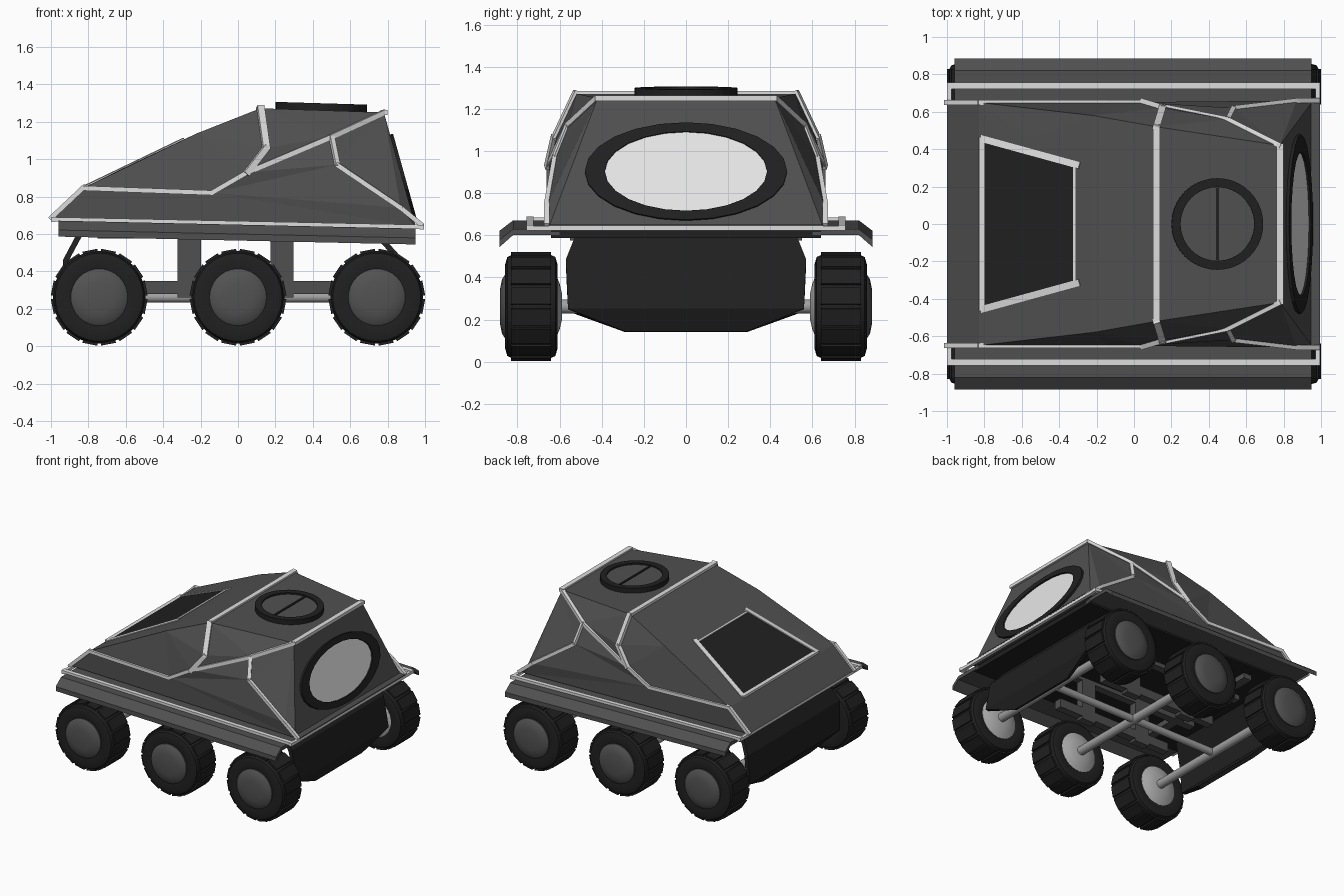
import bpy, bmesh, math
from mathutils import Matrix, Vector

if "Cube" in bpy.data.objects:
    bpy.data.objects.remove(bpy.data.objects["Cube"])


def colour(name, r, g, b):
    m = bpy.data.materials.new(name)
    m.diffuse_color = (r, g, b, 1)
    m.use_nodes = True
    m.node_tree.nodes["Principled BSDF"].inputs["Base Color"].default_value = m.diffuse_color
    return m


HULL = colour("hull grey", .08, .08, .08)
TRIM = colour("trim light grey", .73, .73, .73)
BLACK = colour("black", .0145, .0145, .0145)
GLASS = colour("pale glass", .81, .81, .81)
HUB = colour("hub grey", .085, .085, .085)
TUBE = colour("tube grey", .36, .36, .36)
INNER = colour("inner hub grey", .45, .45, .45)


def finish(name, bm, mat, smooth=False):
    bmesh.ops.recalc_face_normals(bm, faces=bm.faces)
    me = bpy.data.meshes.new(name)
    bm.to_mesh(me)
    bm.free()
    me.materials.append(mat)
    ob = bpy.data.objects.new(name, me)
    bpy.context.collection.objects.link(ob)
    if smooth:
        bpy.ops.object.select_all(action='DESELECT')
        ob.select_set(True)
        bpy.context.view_layer.objects.active = ob
        bpy.ops.object.shade_smooth_by_angle(angle=math.radians(30))
    return ob


def add_box(bm, loc, size, rot=Matrix()):
    bmesh.ops.create_cube(bm, size=1, matrix=Matrix.Translation(loc) @ rot.to_4x4() @ Matrix.Diagonal((*size, 1)))


def flip(p, s=-1):
    return (p[0], p[1] * s, p[2])


def bars(name, paths, w, h, mat, mirror=True):
    """Strips of width w and height h that follow polylines."""
    bm = bmesh.new()
    for path in paths:
        for s in ((1, -1) if mirror else (1,)):
            pts = [Vector(flip(p, s)) for p in path]
            for a, b in zip(pts, pts[1:]):
                d = b - a
                add_box(bm, (a + b) / 2, (w, h, d.length + w * .6), d.to_track_quat('Z', 'Y').to_matrix())
    return finish(name, bm, mat)


def tubes(name, paths, r, mat):
    bm = bmesh.new()
    for a, b in paths:
        a, b = Vector(a), Vector(b)
        d = b - a
        bmesh.ops.create_cone(bm, cap_ends=True, segments=16, radius1=r, radius2=r, depth=d.length,
                              matrix=Matrix.Translation((a + b) / 2) @ d.to_track_quat('Z', 'Y').to_matrix().to_4x4())
    return finish(name, bm, mat, True)


def lathe(name, profile, centre, mat, side=1, segs=32, closed=False):
    """Revolve (radius, y) points around the y axis."""
    bm = bmesh.new()
    rings = []
    for r, y in profile:
        rings.append([bm.verts.new((centre[0] + r * math.cos(2 * math.pi * i / segs), side * y,
                                    centre[1] + r * math.sin(2 * math.pi * i / segs))) for i in range(segs)])
    pairs = list(zip(rings, rings[1:])) + ([(rings[-1], rings[0])] if closed else [])
    for a, b in pairs:
        for i in range(segs):
            j = (i + 1) % segs
            bm.faces.new((a[i], a[j], b[j], b[i]))
    if not closed:
        bm.faces.new(rings[0])
        bm.faces.new(rings[-1])
    return finish(name, bm, mat, True)


def oval(name, outer, inner, low, high, frame, mat, segs=24):
    """Elliptic ring, or a solid disc when inner is None."""
    bm = bmesh.new()

    def ring(rad, z):
        return [bm.verts.new((rad[0] * math.cos(2 * math.pi * i / segs), rad[1] * math.sin(2 * math.pi * i / segs), z))
                for i in range(segs)]
    loops = [ring(outer, low), ring(outer, high)]
    if inner:
        loops += [ring(inner, high), ring(inner, low)]
    for a, b in zip(loops, loops[1:] + (loops[:1] if inner else [])):
        for i in range(segs):
            j = (i + 1) % segs
            bm.faces.new((a[i], a[j], b[j], b[i]))
    if not inner:
        for l in loops:
            bm.faces.new(l)
    bm.transform(frame)
    return finish(name, bm, mat)


# Faceted hull: one side's corners, mirrored across y
P = [(-1, .65, .685), (-.83, .65, .845), (-.56, .46, .978), (-.22, .58, 1.138), (.12, .52, 1.272),
     (.78, .42, 1.25), (.5, .56, 1.12), (.15, .62, 1.06), (.05, .65, .93), (-.14, .65, .82),
     (.53, .62, .97), (.95, .65, .64), (.87, .66, .74)]
SIDE = [(0, 1, 9), (0, 9, 11), (8, 6, 10), (9, 8, 10), (9, 10, 12), (9, 12, 11), (10, 6, 5), (10, 5, 12),
        (12, 5, 11), (1, 2, 3), (1, 3, 9), (3, 8, 9), (3, 7, 8), (3, 4, 7), (4, 5, 6), (4, 6, 7), (7, 6, 8)]
bm = bmesh.new()
L = [bm.verts.new(p) for p in P]
R = [bm.verts.new(flip(p)) for p in P]
for f in SIDE:
    bm.faces.new([L[i] for i in f])
    bm.faces.new([R[i] for i in reversed(f)])
for a, b in [(0, 1), (1, 2), (2, 3), (3, 4), (4, 5), (5, 11), (11, 0)]:
    bm.faces.new((L[a], L[b], R[b], R[a]))
finish("hull", bm, HULL)

# Light trim strips along the hull creases
bars("side_trim", [[P[i] for i in (0, 1, 9, 8, 6, 5)], [P[i] for i in (6, 10, 12)] + [(.98, .66, .65)]],
     .026, .026, TRIM)
bars("roof_rib_sides", [[P[i] for i in (4, 7, 8)]], .038, .034, TRIM)
bars("roof_trim", [[P[4], flip(P[4])], [P[5], flip(P[5])]], .038, .025, TRIM, False)
bars("base_trim", [[(-.99, .74, .679), (.985, .74, .638)]], .034, .022, TRIM)
bars("end_trim", [[(-.989, 0, .674), (-.989, .75, .674)], [(.982, 0, .634), (.982, .75, .634)]], .024, .022, TRIM)

# Ledge behind the rear window
bm = bmesh.new()
add_box(bm, (.96, 0, .648), (.07, 1.3, .008))
finish("rear_ledge", bm, HULL)

# Windscreen plate and its frame on the sloping hood


def hood(x, y, lift=.005):
    return (x, y, .845 + .4805 * (x + .83) + lift)


bm = bmesh.new()
shape = [(-.8, .45), (-.32, .32), (-.32, -.32), (-.8, -.45)]
bm.faces.new([bm.verts.new(hood(x, y)) for x, y in shape])
finish("windscreen", bm, BLACK)
bars("windscreen_frame", [[hood(-.81, 0, 0), hood(-.81, .455, 0), hood(-.3, .315, 0)]], .036, .018, TRIM)
bars("windscreen_top_edge", [[hood(-.32, 0, 0), hood(-.32, .31, 0)]], .014, .016, TRIM)

# Oval rear window
rear = Matrix.Translation((.876, 0, .9)) @ Matrix.Rotation(math.atan2(.61, .17), 4, 'Y')
oval("rear_window_rim", (.24, .48), (.195, .385), -.02, .018, rear, BLACK)
oval("rear_window", (.2, .39), None, -.02, .007, rear, GLASS)

# Round roof hatch
roof = Matrix.Translation((.445, 0, 1.263)) @ Matrix.Rotation(.03, 4, 'Y')
oval("hatch_rim", (.245, .245), (.197, .197), -.01, .036, roof, BLACK, 40)
oval("hatch_lid", (.2, .2), None, -.01, .024, roof, HULL, 40)
bm = bmesh.new()
add_box(bm, (0, 0, .027), (.015, .39, .008))
bm.transform(roof)
finish("hatch_seam", bm, BLACK)

# Fenders: folded section extruded along x with a slight rake
section = [(.6, .65), (.82, .65), (.885, .6), (.885, .565), (.82, .622), (.6, .622)]
for s, side in ((1, "left"), (-1, "right")):
    bm = bmesh.new()
    ends = [[bm.verts.new((x, s * y, z - .022 * x)) for y, z in section] for x in (-.96, .95)]
    for i in range(6):
        j = (i + 1) % 6
        bm.faces.new((ends[0][i], ends[0][j], ends[1][j], ends[1][i]))
    for e in ends:
        bm.faces.new(e)
    finish(side + "_fender", bm, HULL)

# Floor slab and chassis frame
bm = bmesh.new()
add_box(bm, (0, 0, .625), (1.9, 1.28, .035), Matrix.Rotation(.022, 3, 'Y'))
finish("floor", bm, BLACK)
bm = bmesh.new()
for y in (-.25, .25):
    add_box(bm, (0, y, .595), (1.5, .06, .04))
    add_box(bm, (0, y, .315), (1.0, .06, .07))
    for x in (-.26, .235):
        add_box(bm, (x, y, .43), (.125, .06, .34))
for x in (-.6, .6):
    add_box(bm, (x, 0, .595), (.07, 1.1, .04))
finish("chassis_frame", bm, HULL)

# Curved end guards: (x, z, half width) rows
GUARDS = {"rear_guard": [(.74, .6, .52), (.85, .48, .57), (.9, .25, .56), (.86, .15, .29)],
          "front_guard": [(-.84, .61, .52), (-.92, .46, .57), (-.93, .24, .56), (-.86, .15, .29)]}
for name, rows in GUARDS.items():
    bm = bmesh.new()
    rows = [[bm.verts.new((x, w, z)), bm.verts.new((x, -w, z))] for x, z, w in rows]
    for a, b in zip(rows, rows[1:]):
        bm.faces.new((a[0], a[1], b[1], b[0]))
    mod = finish(name, bm, BLACK).modifiers.new("thickness", 'SOLIDIFY')
    mod.thickness = .03
    mod.offset = 0

# Axles and centre shaft
tubes("axles", [((x, -.62, .262), (x, .62, .262)) for x in (-.74, 0, .74)], .033, TUBE)
tubes("centre_shaft", [((-.74, 0, .262), (.74, 0, .262))], .028, TUBE)

# Six wheels with tread blocks
for side, s in (("left", 1), ("right", -1)):
    for pos, x in (("front", -.742), ("middle", 0), ("rear", .742)):
        c = (x, .262)
        tag = side + "_" + pos
        lathe(tag + "_tyre", [(.15, .62), (.2, .61), (.235, .62), (.248, .65), (.248, .82), (.235, .848),
                              (.2, .858), (.15, .85)], c, BLACK, s, 40, True)
        lathe(tag + "_hubcap", [(.152, .8), (.152, .858), (.13, .873), (.08, .883)], c, HUB, s)
        lathe(tag + "_inner_hub", [(.152, .7), (.152, .618), (.11, .6), (.06, .588)], c, INNER, s)
        bm = bmesh.new()
        for i in range(16):
            a = 2 * math.pi * (i + .5) / 16
            rot = Matrix.Rotation(a, 3, 'Y')
            add_box(bm, Vector((x, s * .735, .262)) + rot @ Vector((0, 0, .246)), (.08, .19, .02), rot)
        finish(tag + "_tread", bm, BLACK)
